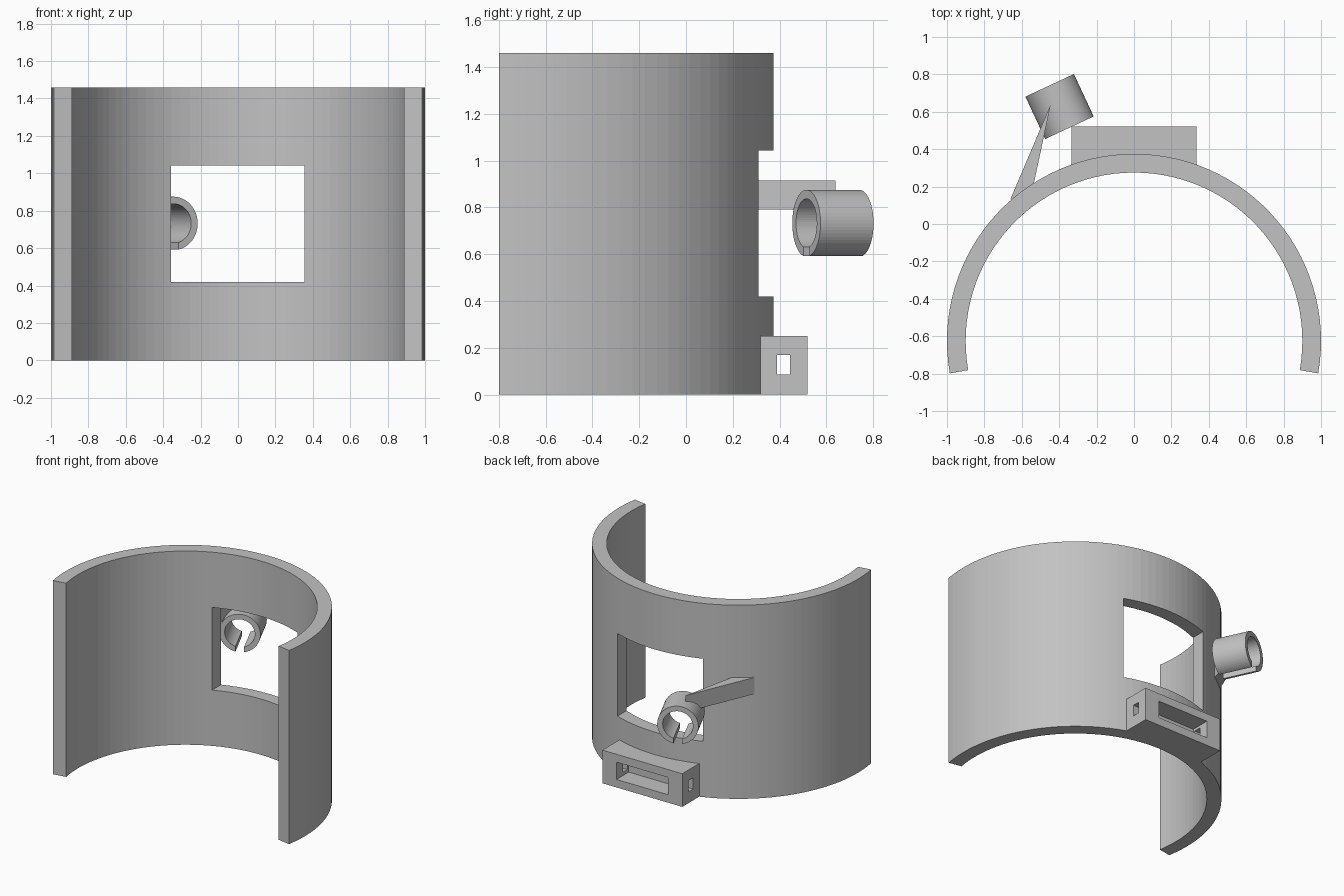
import bpy, bmesh, math
from mathutils import Matrix, Vector

if "Cube" in bpy.data.objects:
    bpy.data.objects.remove(bpy.data.objects["Cube"])

CY = -0.625          # centre of the curved shell in y
grey = bpy.data.materials.new("grey plastic")
grey.diffuse_color = (0.54, 0.54, 0.54, 1)
grey.use_nodes = True
grey.node_tree.nodes["Principled BSDF"].inputs["Base Color"].default_value = grey.diffuse_color


def arc(r, a0, a1, n, cx=0.0, cy=0.0):
    """Points on an arc, angles in radians."""
    return [(cx + r * math.cos(a0 + (a1 - a0) * i / n),
             cy + r * math.sin(a0 + (a1 - a0) * i / n)) for i in range(n + 1)]


def prism(name, pts, z0, z1, matrix=None):
    """Extrude a closed 2D profile from z0 to z1."""
    bm = bmesh.new()
    face = bm.faces.new([bm.verts.new((x, y, z0)) for x, y in pts])
    ext = bmesh.ops.extrude_face_region(bm, geom=[face])
    top = [g for g in ext["geom"] if isinstance(g, bmesh.types.BMVert)]
    bmesh.ops.translate(bm, verts=top, vec=(0, 0, z1 - z0))
    if matrix:
        bm.transform(matrix)
    bmesh.ops.recalc_face_normals(bm, faces=bm.faces)
    mesh = bpy.data.meshes.new(name)
    bm.to_mesh(mesh)
    bm.free()
    mesh.materials.append(grey)
    obj = bpy.data.objects.new(name, mesh)
    bpy.context.collection.objects.link(obj)
    return obj


def box(name, x0, x1, y0, y1, z0, z1):
    return prism(name, [(x0, y0), (x1, y0), (x1, y1), (x0, y1)], z0, z1)


def cut(obj, cutter):
    """Subtract the cutter and remove it."""
    mod = obj.modifiers.new("cut", "BOOLEAN")
    mod.operation = "DIFFERENCE"
    mod.solver = "EXACT"
    mod.object = cutter
    bpy.context.view_layer.objects.active = obj
    bpy.ops.object.modifier_apply(modifier=mod.name)
    bpy.data.objects.remove(cutter)


# Curved shell, 200 degrees of a ring, with a rectangular window
a0, a1 = math.radians(-10), math.radians(190)
shell = prism("curved_shell",
              arc(1.0, a0, a1, 60, 0, CY) + arc(0.9, a1, a0, 60, 0, CY), 0, 1.46)
cut(shell, box("window_cutter", -0.357, 0.355, 0, 1, 0.42, 1.043))

# Bracket block at the lower back, its inner side following the shell
h = math.asin(0.333 / 0.97)
block = prism("bracket_block",
              arc(0.97, math.pi / 2 + h, math.pi / 2 - h, 16, 0, CY)
              + [(0.333, 0.52), (-0.333, 0.52)], 0, 0.25)
cut(block, box("pocket_cutter", -0.215, 0.215, 0.375, 0.7, 0.06, 0.19))
cut(block, box("slot_cutter", -0.5, 0.5, 0.39, 0.445, 0.085, 0.17))

# Split tube clip, lying level and turned 25 degrees
t = math.radians(25)
side = Vector((math.cos(t), math.sin(t), 0))
axis = Vector((math.sin(t), -math.cos(t), 0))
place = Matrix((side, (0, 0, 1), axis)).transposed().to_4x4()
place.translation = (-0.398, 0.628, 0.732)
R, r, gap = 0.143, 0.105, 0.03
go, gi = math.asin(gap / R), math.asin(gap / r)
down = -math.pi / 2
prism("split_tube_clip",
      arc(R, down + go, down + 2 * math.pi - go, 56)
      + arc(r, down + 2 * math.pi - gi, down + gi, 56),
      -0.125, 0.125, place)

# Tapered arm holding the clip, cleared where the bore passes
arm = prism("clip_arm",
            [(-0.662, 0.13), (-0.60, 0.14), (-0.53, 0.20),
             (-0.535, 0.218), (-0.445, 0.64)], 0.79, 0.915)
cut(arm, prism("bore_cutter", arc(0.12, 0, 2 * math.pi, 48)[:-1], -0.2, 0.2, place))
